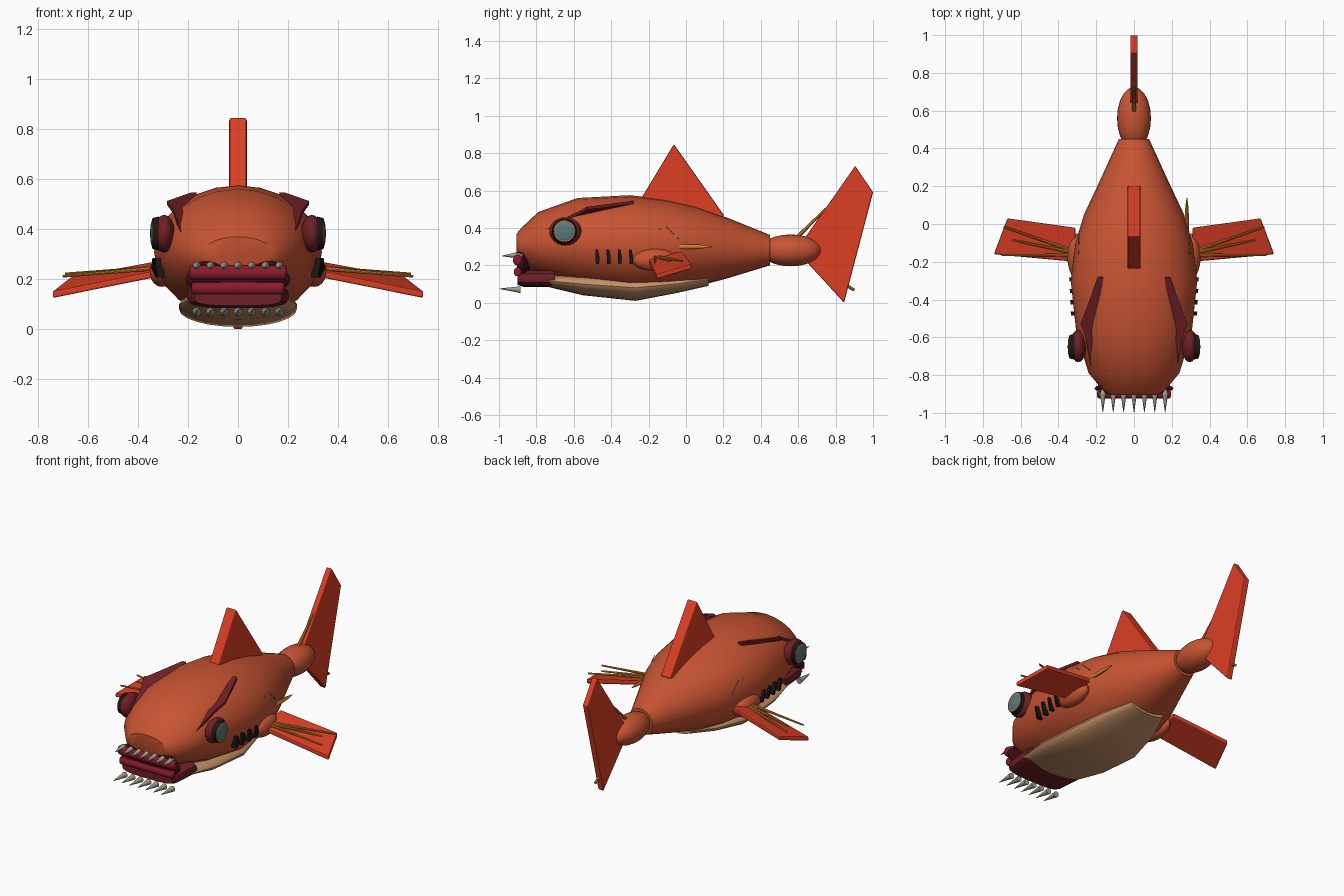
import bpy, bmesh, math
from mathutils import Vector

if "Cube" in bpy.data.objects:
    bpy.data.objects.remove(bpy.data.objects["Cube"])


def material(name, r, g, b):
    m = bpy.data.materials.new(name)
    lin = lambda c: ((c / 255 + 0.055) / 1.055) ** 2.4
    m.diffuse_color = (lin(r), lin(g), lin(b), 1)
    m.use_nodes = True
    m.node_tree.nodes["Principled BSDF"].inputs["Base Color"].default_value = m.diffuse_color
    return m


ORANGE = material("burnt orange", 200, 84, 50)
FIN = material("fin red", 220, 62, 36)
MAROON = material("maroon", 112, 32, 38)
CRIMSON = material("crimson", 140, 26, 46)
MOUTH = material("mouth dark", 58, 14, 18)
TAN = material("belly tan", 200, 146, 104)
GOLD = material("gold", 212, 128, 44)
BONE = material("bone grey", 165, 160, 145)
GLASS = material("eye grey", 92, 120, 120)
BLACK = material("near black", 32, 22, 22)


def finish(bm, name, mat, smooth=True, bevel=0):
    bmesh.ops.recalc_face_normals(bm, faces=bm.faces)
    me = bpy.data.meshes.new(name)
    bm.to_mesh(me)
    bm.free()
    ob = bpy.data.objects.new(name, me)
    bpy.context.collection.objects.link(ob)
    me.materials.append(mat)
    if bevel:
        b = ob.modifiers.new("soft edges", 'BEVEL')
        b.width, b.segments = bevel, 2
    if smooth:
        bpy.ops.object.select_all(action='DESELECT')
        ob.select_set(True)
        bpy.context.view_layer.objects.active = ob
        bpy.ops.object.shade_smooth_by_angle(angle=math.radians(40))
    return ob


def loft(name, mat, stations, sides=24, power=1.0):
    """Closed skin through (y, half width, low z, high z) rings."""
    bm = bmesh.new()
    rings = []
    for y, w, lo, hi in stations:
        ring = []
        for i in range(sides):
            a = math.tau * i / sides
            c, s = math.cos(a), math.sin(a)
            x = math.copysign(abs(c) ** power, c) * w
            z = (lo + hi) / 2 + math.copysign(abs(s) ** power, s) * (hi - lo) / 2
            ring.append(bm.verts.new((x, y, z)))
        rings.append(ring)
    for a, b in zip(rings, rings[1:]):
        for i in range(sides):
            j = (i + 1) % sides
            bm.faces.new((a[i], a[j], b[j], b[i]))
    bm.faces.new(rings[0])
    bm.faces.new(rings[-1])
    return finish(bm, name, mat)


def ellipsoid(name, mat, centre, radii, u=20, v=12):
    bm = bmesh.new()
    bmesh.ops.create_uvsphere(bm, u_segments=u, v_segments=v, radius=1)
    for p in bm.verts:
        p.co = Vector([c + r * k for c, r, k in zip(centre, radii, p.co)])
    return finish(bm, name, mat)


def rod(name, mat, a, b, r1, r2, sides=8):
    a, b = Vector(a), Vector(b)
    bm = bmesh.new()
    bmesh.ops.create_cone(bm, cap_ends=True, segments=sides, radius1=r1,
                          radius2=r2, depth=(b - a).length)
    q = (b - a).to_track_quat('Z', 'Y')
    for p in bm.verts:
        p.co = (a + b) / 2 + q @ p.co
    return finish(bm, name, mat)


def slab(name, mat, points, thickness, bevel=0):
    """Polygon extruded by a thickness vector centred on its plane."""
    t = Vector(thickness) / 2
    bm = bmesh.new()
    top = [bm.verts.new(Vector(p) + t) for p in points]
    low = [bm.verts.new(Vector(p) - t) for p in points]
    bm.faces.new(top)
    bm.faces.new(low)
    n = len(points)
    for i in range(n):
        j = (i + 1) % n
        bm.faces.new((top[i], top[j], low[j], low[i]))
    return finish(bm, name, mat, False, bevel)


# Body, belly and tail stem
loft("body", ORANGE, [
    (-0.905, 0.13, 0.26, 0.37), (-0.88, 0.165, 0.20, 0.40), (-0.79, 0.24, 0.15, 0.485),
    (-0.58, 0.305, 0.085, 0.56), (-0.30, 0.335, 0.04, 0.575), (-0.10, 0.31, 0.06, 0.55),
    (0.05, 0.265, 0.085, 0.515), (0.22, 0.185, 0.13, 0.455), (0.45, 0.08, 0.20, 0.362)])
loft("belly", TAN, [
    (-0.74, 0.20, 0.085, 0.15), (-0.55, 0.235, 0.04, 0.16), (-0.27, 0.235, 0.01, 0.15),
    (-0.05, 0.19, 0.052, 0.15), (0.12, 0.12, 0.09, 0.16)])
ellipsoid("tail_stem", ORANGE, (0, 0.56, 0.28), (0.09, 0.165, 0.085))

# Upright fins
slab("dorsal_fin", FIN, [(0, -0.25, 0.54), (0, -0.065, 0.848), (0, 0.205, 0.465),
                         (0, 0.10, 0.42)], (0.07, 0, 0), 0.008)
slab("tail_fin", FIN, [(0, 0.61, 0.31), (0, 0.905, 0.732), (0, 1.0, 0.59),
                       (0, 0.845, 0.0), (0, 0.63, 0.235)], (0.038, 0, 0), 0.006)
rod("tail_ray_upper", GOLD, (0, 0.59, 0.345), (0, 0.75, 0.505), 0.011, 0.006)
rod("tail_ray_lower", GOLD, (0, 0.64, 0.23), (0, 0.90, 0.067), 0.011, 0.008)

# Mouth, jaw and lips
ellipsoid("mouth_cavity", MOUTH, (0, -0.87, 0.20), (0.21, 0.035, 0.075))
loft("lower_jaw", MAROON, [(-0.90, 0.175, 0.095, 0.165), (-0.87, 0.19, 0.085, 0.175),
                           (-0.70, 0.205, 0.085, 0.18)], 20, 0.6)
for name, z, r, w in (("upper_lip", 0.228, 0.03, 0.195), ("lower_lip", 0.165, 0.025, 0.185)):
    bm = bmesh.new()
    bmesh.ops.create_cone(bm, cap_ends=True, segments=14, radius1=r, radius2=r, depth=2 * w)
    for p in bm.verts:
        x, y = p.co.z, p.co.x
        p.co = (x, -0.90 + y * 0.85, z + p.co.y)
    finish(bm, name, CRIMSON, True, 0.012)

# Two rows of forward teeth
for i in range(7):
    x = (i - 3) * 0.055
    rod("upper_tooth", BONE, (x, -0.905, 0.254), (x, -0.985, 0.25), 0.016, 0.001, 10)
    rod("upper_tooth_root", BONE, (x, -0.875, 0.252), (x, -0.905, 0.254), 0.008, 0.016, 10)
    rod("lower_tooth", BONE, (x, -0.885, 0.07), (x, -0.998, 0.075), 0.018, 0.001, 10)

# Parts on both sides
for s in (1, -1):
    ellipsoid("nostril_fold", MOUTH, (s * 0.105, -0.875, 0.252), (0.06, 0.03, 0.03))

    # Eye layers
    ellipsoid("eye_socket", MAROON, (s * 0.295, -0.645, 0.382), (0.043, 0.086, 0.075))
    rod("eye_rim", BLACK, (s * 0.315, -0.65, 0.383), (s * 0.341, -0.65, 0.383), 0.068, 0.062, 24)
    rod("iris", GOLD, (s * 0.330, -0.65, 0.383), (s * 0.344, -0.65, 0.383), 0.059, 0.057, 24)
    ellipsoid("eye_lens", GLASS, (s * 0.340, -0.65, 0.383), (0.011, 0.058, 0.056))

    # Brow plate, partly sunk into the head
    slab("brow", MAROON, [(s * 0.165, -0.28, 0.540), (s * 0.19, -0.28, 0.538),
                          (s * 0.283, -0.53, 0.505), (s * 0.257, -0.60, 0.468),
                          (s * 0.22, -0.80, 0.355), (s * 0.17, -0.60, 0.47)], (0, 0, 0.016))

    # Gill slits
    for k in range(4):
        y = -0.475 + k * 0.06
        x = 0.322 + k * 0.003
        slab("gill_slit", BLACK, [(s * (x - 0.004), y - 0.010, 0.285), (s * (x - 0.004), y + 0.004, 0.285),
                                  (s * x, y + 0.012, 0.245), (s * (x - 0.016), y + 0.011, 0.208),
                                  (s * (x - 0.016), y - 0.007, 0.208)], (0.03, 0, 0))

    # Side fin with its base and fan of rays
    ellipsoid("fin_base", ORANGE, (s * 0.303, -0.17, 0.23), (0.05, 0.12, 0.06))
    slab("side_fin", FIN, [(s * 0.31, -0.20, 0.225), (s * 0.31, -0.02, 0.262),
                           (s * 0.67, 0.03, 0.195), (s * 0.742, -0.16, 0.138)],
         (0, 0, 0.028), 0.007)
    for y0, end in ((-0.14, (0.69, -0.015, 0.222)), (-0.15, (0.645, -0.085, 0.222)),
                    (-0.165, (0.70, -0.165, 0.212))):
        rod("fin_ray", GOLD, (s * 0.33, y0, 0.245), (s * end[0], end[1], end[2]), 0.009, 0.005)

    # Thin scratch marks behind the gills
    for k in range(6):
        y = -0.19 + (k % 3) * 0.05 + (k // 3) * 0.035
        z = 0.395 - (k // 3) * 0.035
        rod("scratch", BONE, (s * 0.292, y - 0.016, z + 0.012), (s * 0.292, y + 0.016, z - 0.018),
            0.0025, 0.0025, 6)

# Single long spine on one flank
loft_pts = [(-0.11, 0.004), (-0.08, 0.014), (0.03, 0.013), (0.09, 0.010), (0.14, 0.002)]
spine = loft("flank_spine", GOLD, [(y, r * 0.7, 0.30 - r, 0.30 + r) for y, r in loft_pts], 10)
spine.location.x = 0.28
spine.scale.x = 1.2
bpy.ops.object.select_all(action='DESELECT')
